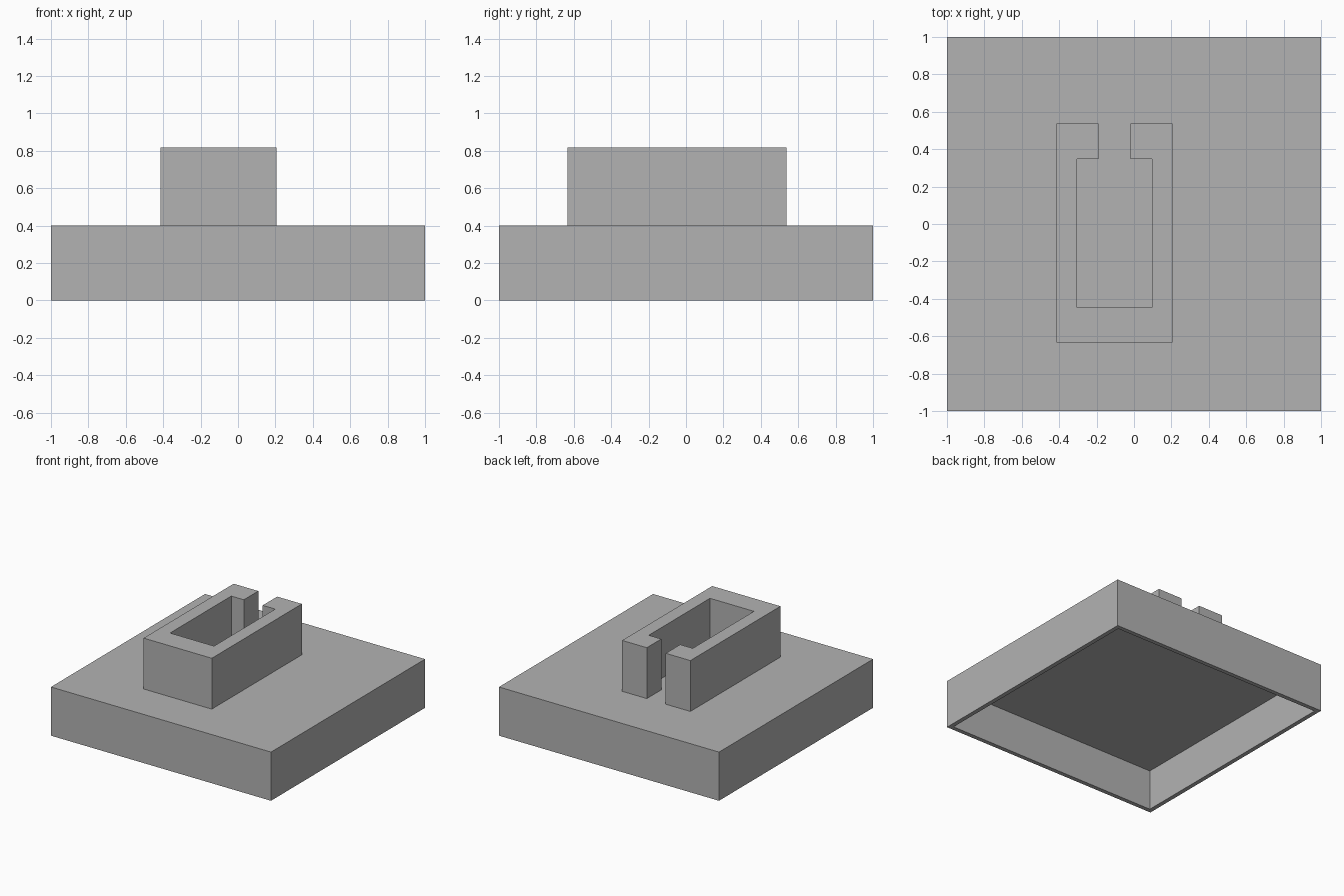
import bpy, bmesh
from mathutils import Vector

if "Cube" in bpy.data.objects:
    bpy.data.objects.remove(bpy.data.objects["Cube"], do_unlink=True)

grey = bpy.data.materials.new("plain grey")
grey.use_nodes = True
colour = (0.45, 0.45, 0.45, 1)
grey.diffuse_color = colour
grey.node_tree.nodes["Principled BSDF"].inputs["Base Color"].default_value = colour


def finish(name, bm):
    bmesh.ops.recalc_face_normals(bm, faces=bm.faces)
    mesh = bpy.data.meshes.new(name)
    bm.to_mesh(mesh)
    bm.free()
    mesh.materials.append(grey)
    obj = bpy.data.objects.new(name, mesh)
    bpy.context.collection.objects.link(obj)
    return obj


def extrude_profile(bm, points, bottom, top):
    face = bm.faces.new([bm.verts.new((x, y, bottom)) for x, y in points])
    new = bmesh.ops.extrude_face_region(bm, geom=[face], use_keep_orig=True)["geom"]
    verts = [v for v in new if isinstance(v, bmesh.types.BMVert)]
    bmesh.ops.translate(bm, verts=verts, vec=(0, 0, top - bottom))


# Square base, hollowed from below into a thin-walled tray
BASE_TOP, WALL, HOLLOW = 0.4, 0.05, 0.332
bm = bmesh.new()
extrude_profile(bm, [(-1, -1), (1, -1), (1, 1), (-1, 1)], 0, BASE_TOP)
bm.normal_update()
bmesh.ops.recalc_face_normals(bm, faces=bm.faces)
under = min(bm.faces, key=lambda f: f.calc_center_median().z)
bmesh.ops.inset_region(bm, faces=[under], thickness=WALL)
ceiling = bmesh.ops.extrude_face_region(bm, geom=[under])["geom"]
bmesh.ops.translate(bm, verts=[v for v in ceiling if isinstance(v, bmesh.types.BMVert)],
                    vec=Vector((0, 0, HOLLOW)))
if under.is_valid:
    bmesh.ops.delete(bm, geom=[under], context='FACES_ONLY')
finish("base", bm)

# Raised wall around a pocket, open through a slot at the back
centre = -0.105
half_profile = [(0.31, -0.633), (0.31, 0.536), (0.086, 0.536),
                (0.086, 0.348), (0.2, 0.348), (0.2, -0.447)]
right_side = [(centre - x, y) for x, y in half_profile]
left_side = [(centre + x, y) for x, y in half_profile]
bm = bmesh.new()
extrude_profile(bm, left_side + right_side[::-1], BASE_TOP, 0.818)
finish("slotted_wall", bm)
